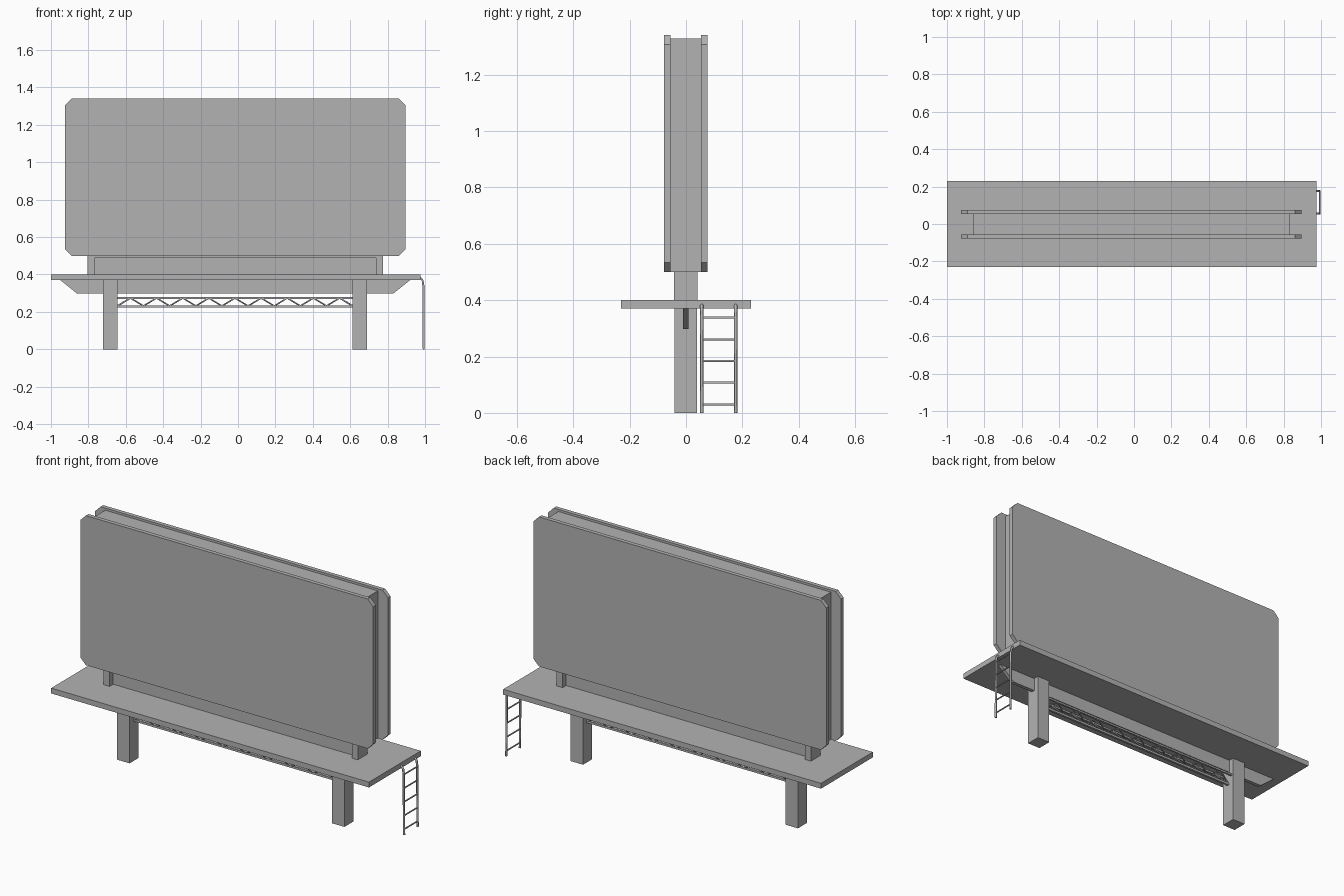
import bpy
import bmesh
from mathutils import Vector

cube = bpy.data.objects.get("Cube")
if cube:
    bpy.data.objects.remove(cube, do_unlink=True)

grey = bpy.data.materials.new("plain_grey")
grey.use_nodes = True
COLOUR = (0.45, 0.45, 0.45, 1)
grey.diffuse_color = COLOUR
grey.node_tree.nodes["Principled BSDF"].inputs["Base Color"].default_value = COLOUR


def finish(name, bm):
    bmesh.ops.recalc_face_normals(bm, faces=bm.faces)
    mesh = bpy.data.meshes.new(name)
    bm.to_mesh(mesh)
    bm.free()
    mesh.materials.append(grey)
    obj = bpy.data.objects.new(name, mesh)
    bpy.context.scene.collection.objects.link(obj)
    return obj


def slab(name, outline, y0, y1):
    """Extrude an x-z outline from y0 to y1."""
    bm = bmesh.new()
    face = bm.faces.new([bm.verts.new((x, y0, z)) for x, z in outline])
    new = bmesh.ops.extrude_face_region(bm, geom=[face])["geom"]
    moved = [v for v in new if isinstance(v, bmesh.types.BMVert)]
    bmesh.ops.translate(bm, verts=moved, vec=(0, y1 - y0, 0))
    return finish(name, bm)


def box(name, x0, x1, y0, y1, z0, z1):
    return slab(name, [(x0, z0), (x1, z0), (x1, z1), (x0, z1)], y0, y1)


def rods(name, paths, radius):
    """Round bars along one or more point paths."""
    curve = bpy.data.curves.new(name, "CURVE")
    curve.dimensions = "3D"
    curve.bevel_depth = radius
    curve.bevel_resolution = 1
    curve.use_fill_caps = True
    for path in paths:
        spline = curve.splines.new("POLY")
        spline.points.add(len(path) - 1)
        for point, co in zip(spline.points, path):
            point.co = (*co, 1)
    curve.materials.append(grey)
    obj = bpy.data.objects.new(name, curve)
    bpy.context.scene.collection.objects.link(obj)
    return obj


# Two display panels with clipped corners
X0, X1, Z0, Z1, C = -0.925, 0.895, 0.5, 1.34, 0.034
panel = [(X0 + C, Z0), (X1 - C, Z0), (X1, Z0 + C), (X1, Z1 - C),
         (X1 - C, Z1), (X0 + C, Z1), (X0, Z1 - C), (X0, Z0 + C)]
slab("front_panel", panel, -0.078, -0.055)
slab("back_panel", panel, 0.053, 0.076)
box("panel_core", -0.862, 0.832, -0.055, 0.053, 0.5, 1.328)

# Support frame between platform and panels
box("left_stub_post", 0.738, 0.775, -0.043, 0.041, 0.4, 0.5)
box("right_stub_post", -0.805, -0.768, -0.043, 0.041, 0.4, 0.5)
box("stub_crossbeam", -0.768, 0.738, -0.043, 0.041, 0.488, 0.5)
box("stub_web", -0.768, 0.738, -0.011, 0.009, 0.4, 0.488)

# Platform, tapered girder and legs
box("platform", -1.0, 0.975, -0.23, 0.23, 0.37, 0.4)
slab("girder", [(-0.86, 0.298), (0.83, 0.298), (0.92, 0.37), (-0.95, 0.37)], -0.011, 0.009)
box("left_leg", 0.613, 0.69, -0.041, 0.039, 0, 0.37)
box("right_leg", -0.723, -0.645, -0.041, 0.039, 0, 0.37)

# Lattice truss between the legs
start, end, bays = -0.645, 0.613, 9
step = (end - start) / bays
for side, label in ((-1, "front"), (1, "back")):
    y = side * 0.025
    box(label + "_top_chord", start, end, y - 0.005, y + 0.005, 0.27, 0.28)
    zigzag = []
    for i in range(bays):
        x = start + i * step
        zigzag += [(x, 0, 0.232), (x + step / 2, y, 0.274)]
    zigzag.append((end, 0, 0.232))
    rods(label + "_lattice", [zigzag], 0.005)
box("bottom_chord", start, end, -0.006, 0.006, 0.223, 0.235)

# Ladder with hooked rails
RAIL_Y = (0.056, 0.176)
rods("ladder_rails", [[(0.993, y, 0), (0.991, y, 0.34), (0.987, y, 0.368),
                       (0.978, y, 0.38), (0.96, y, 0.386)] for y in RAIL_Y], 0.006)
rods("ladder_rungs", [[(0.992, RAIL_Y[0], z), (0.992, RAIL_Y[1], z)]
                      for z in [0.03 + 0.077 * i for i in range(5)]], 0.004)
